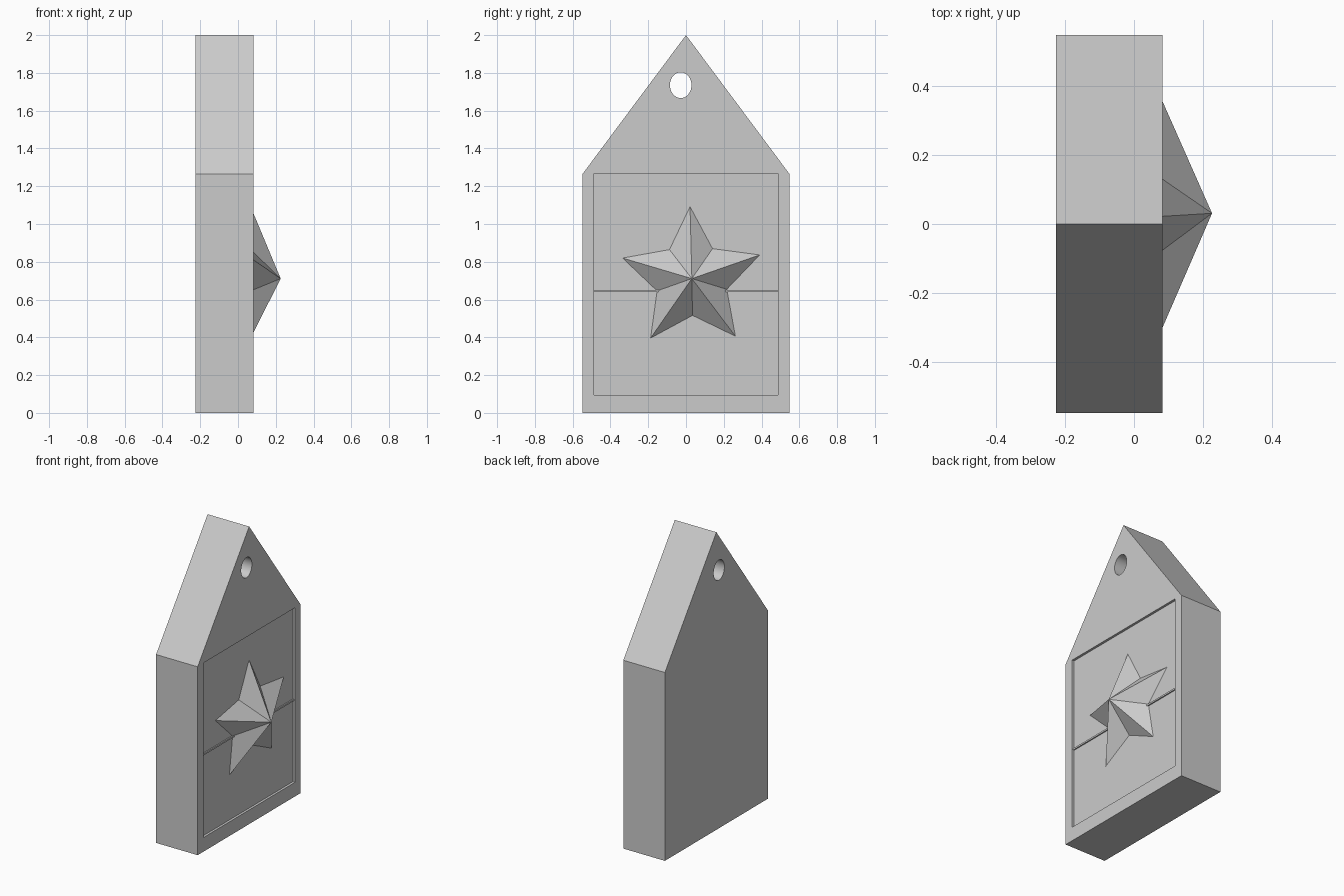
import bpy, bmesh, math
from mathutils import Vector, Matrix

if "Cube" in bpy.data.objects:
    bpy.data.objects.remove(bpy.data.objects["Cube"], do_unlink=True)

BACK, FACE, TIP = -0.226, 0.083, 0.226
RECESS = FACE - 0.016

grey = bpy.data.materials.new("light grey")
grey.use_nodes = True
grey.diffuse_color = (0.6, 0.6, 0.6, 1)
grey.node_tree.nodes["Principled BSDF"].inputs["Base Color"].default_value = (0.6, 0.6, 0.6, 1)


def finish(bm, name):
    bmesh.ops.recalc_face_normals(bm, faces=bm.faces)
    mesh = bpy.data.meshes.new(name)
    bm.to_mesh(mesh)
    bm.free()
    mesh.materials.append(grey)
    obj = bpy.data.objects.new(name, mesh)
    bpy.context.collection.objects.link(obj)
    return obj


def prism(name, outline, x0, x1):
    """Extrude a (y, z) outline from x0 to x1."""
    bm = bmesh.new()
    face = bm.faces.new([bm.verts.new((x0, y, z)) for y, z in outline])
    out = bmesh.ops.extrude_face_region(bm, geom=[face])
    verts = [v for v in out["geom"] if isinstance(v, bmesh.types.BMVert)]
    bmesh.ops.translate(bm, verts=verts, vec=(x1 - x0, 0, 0))
    return finish(bm, name)


def rectangle(y0, y1, z0, z1):
    return [(y0, z0), (y1, z0), (y1, z1), (y0, z1)]


def ellipse(cy, cz, ry, rz, n=48):
    angles = [2 * math.pi * i / n for i in range(n)]
    return [(cy + ry * math.cos(a), cz + rz * math.sin(a)) for a in angles]


# Gabled slab with a hanging hole and a recessed panel
slab = prism("slab", [(-0.547, 0), (0.547, 0), (0.547, 1.266), (0, 2), (-0.547, 1.266)], BACK, FACE)
cutters = [
    prism("hole_cutter", ellipse(-0.028, 1.735, 0.057, 0.068), BACK - 0.1, FACE + 0.1),
    prism("panel_cutter", rectangle(-0.486, 0.488, 0.095, 1.268), RECESS, FACE + 0.1),
]
for cutter in cutters:
    cutter.hide_render = True
    cut = slab.modifiers.new(cutter.name, "BOOLEAN")
    cut.operation = "DIFFERENCE"
    cut.solver = "EXACT"
    cut.object = cutter
    bpy.context.view_layer.objects.active = slab
    bpy.ops.object.modifier_apply(modifier=cut.name)
    bpy.data.objects.remove(cutter, do_unlink=True)

bpy.ops.object.select_all(action="DESELECT")
slab.select_set(True)
bpy.ops.object.shade_smooth_by_angle(angle=math.radians(30))

# Thin rail across the panel
prism("panel_rail", rectangle(-0.486, 0.488, 0.64, 0.651), RECESS - 0.005, RECESS + 0.008)

# Faceted five-pointed star rising to a single peak
bm = bmesh.new()
peak = bm.verts.new((TIP, 0.031, 0.711))
rim = []
for i in range(10):
    radius = 0.194 if i % 2 else 0.382
    angle = math.radians(91.3 + 36 * i)
    rim.append(bm.verts.new((RECESS, 0.03 + radius * math.cos(angle), 0.71 + radius * math.sin(angle))))
for i in range(10):
    bm.faces.new((peak, rim[i], rim[(i + 1) % 10]))
bm.faces.new(rim)
finish(bm, "star")
